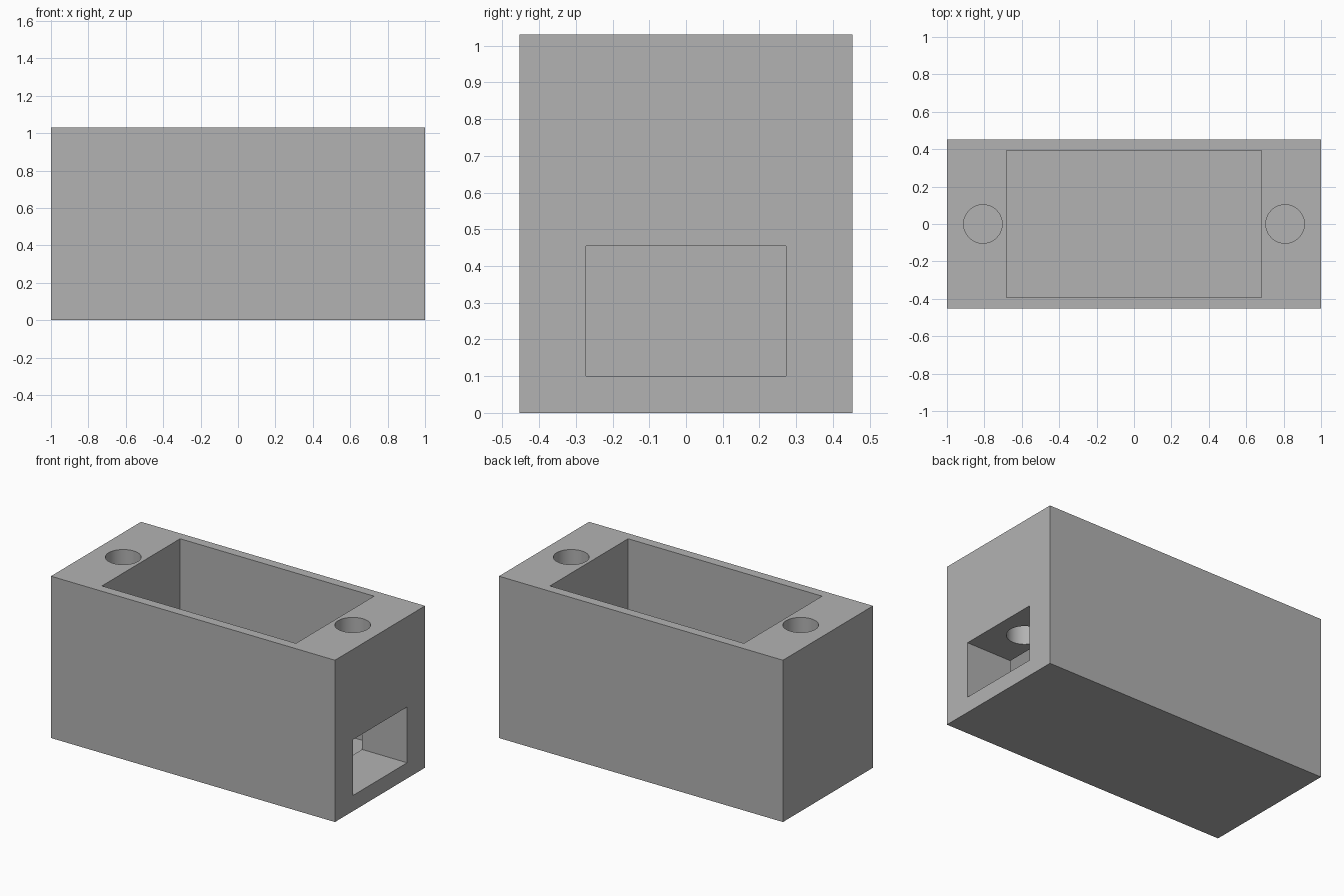
import bpy
import math

old = bpy.data.objects.get("Cube")
if old:
    bpy.data.objects.remove(old, do_unlink=True)

W, D, H = 2.0, 0.906, 1.03

grey = bpy.data.materials.new("plain grey")
grey.use_nodes = True
colour = (0.448, 0.448, 0.448, 1)
grey.diffuse_color = colour
grey.node_tree.nodes["Principled BSDF"].inputs["Base Color"].default_value = colour


def box(name, low, high):
    centre = [(a + b) / 2 for a, b in zip(low, high)]
    bpy.ops.mesh.primitive_cube_add(size=1, location=centre)
    ob = bpy.context.object
    ob.name = name
    ob.scale = [b - a for a, b in zip(low, high)]
    bpy.ops.object.transform_apply(location=True, rotation=False, scale=True)
    return ob


def cut(target, cutter):
    cutter.hide_render = True
    mod = target.modifiers.new("cut", "BOOLEAN")
    mod.operation = "DIFFERENCE"
    mod.solver = "EXACT"
    mod.object = cutter
    bpy.context.view_layer.objects.active = target
    bpy.ops.object.modifier_apply(modifier=mod.name)
    bpy.data.objects.remove(cutter, do_unlink=True)


# Solid block
housing = box("housing", (-W / 2, -D / 2, 0), (W / 2, D / 2, H))
housing.data.materials.append(grey)

# Deep pocket open at the top
cut(housing, box("pocket_cutter", (-0.683, -0.393, 0.09), (0.683, 0.393, H + 0.2)))

# Round holes at both ends of the top
for side in (-1, 1):
    bottom, top = 0.4, H + 0.2
    bpy.ops.mesh.primitive_cylinder_add(
        vertices=64, radius=0.103, depth=top - bottom,
        location=(side * 0.808, 0, (top + bottom) / 2))
    cut(housing, bpy.context.object)

# Side window leading into the pocket
cut(housing, box("window_cutter", (0.6, -0.273, 0.1), (W / 2 + 0.2, 0.273, 0.455)))

# Smooth hole walls, sharp edges elsewhere
bpy.ops.object.select_all(action="DESELECT")
housing.select_set(True)
bpy.context.view_layer.objects.active = housing
bpy.ops.object.shade_smooth_by_angle(angle=math.radians(30))
